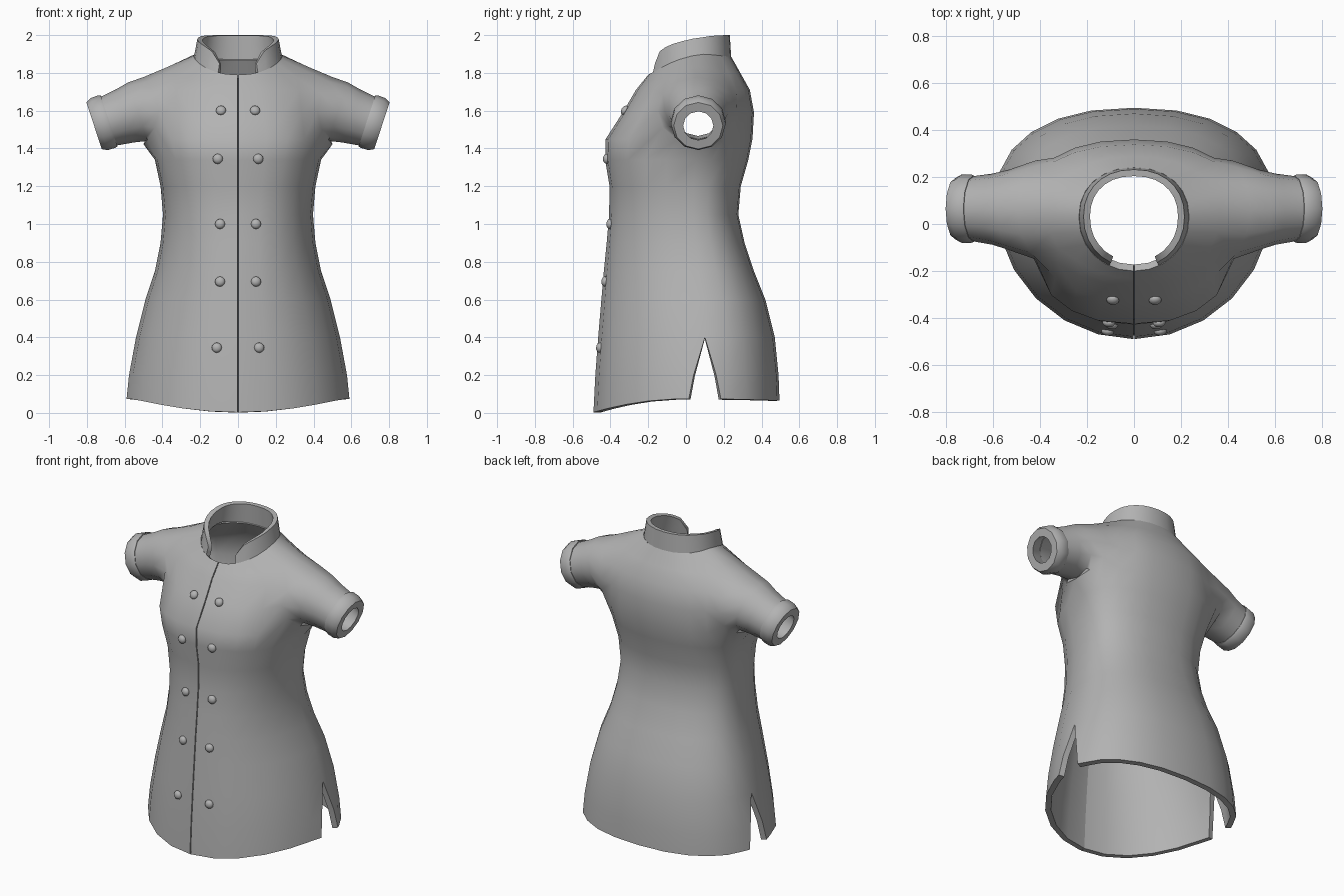
import bpy, bmesh, math
from mathutils import Vector
from mathutils.bvhtree import BVHTree

if "Cube" in bpy.data.objects:
    bpy.data.objects.remove(bpy.data.objects["Cube"])

cloth = bpy.data.materials.new("grey cloth")
cloth.diffuse_color = (0.45, 0.45, 0.45, 1)
cloth.use_nodes = True
cloth.node_tree.nodes["Principled BSDF"].inputs["Base Color"].default_value = cloth.diffuse_color


def lerp_table(t, table):
    for (a, u), (b, v) in zip(table, table[1:]):
        if t <= b:
            return u + (v - u) * max(0, t - a) / (b - a)
    return table[-1][1]


def finish(name, bm, mirror=False, thickness=0, angle=40):
    bmesh.ops.recalc_face_normals(bm, faces=bm.faces)
    me = bpy.data.meshes.new(name)
    bm.to_mesh(me)
    bm.free()
    me.materials.append(cloth)
    ob = bpy.data.objects.new(name, me)
    bpy.context.collection.objects.link(ob)
    bpy.ops.object.select_all(action='DESELECT')
    ob.select_set(True)
    bpy.context.view_layer.objects.active = ob
    if mirror:
        m = ob.modifiers.new("mirror", 'MIRROR')
        m.merge_threshold = 0.002
        bpy.ops.object.modifier_apply(modifier="mirror")
    if thickness:
        m = ob.modifiers.new("thickness", 'SOLIDIFY')
        m.thickness = thickness
        m.offset = -1
        bpy.ops.object.modifier_apply(modifier="thickness")
    bpy.ops.object.shade_smooth_by_angle(angle=math.radians(angle))
    return ob


def oval(deg, rx, yf, yb, cy, nf=2.0, nb=2.3):
    """Point on an oval; -90 is the front, 0 the side, 90 the back."""
    c, s = math.cos(math.radians(deg)), math.sin(math.radians(deg))
    n = nf if s < 0 else nb
    ry = cy - yf if s < 0 else yb - cy
    return (rx * max(c, 0) ** (2 / n),
            cy + math.copysign(ry * abs(s) ** (2 / n), s))


def neck_z(y):
    return lerp_table(y, [(-.2, 1.79), (-.1, 1.845), (0, 1.885), (.1, 1.9), (.24, 1.885)])


def neck(deg):
    x, y = oval(deg, .235, -.2, .24, .03, 2.1, 2.2)
    return Vector((x, y, neck_z(y)))


def armhole(phi):
    p = math.radians(phi)
    return Vector((.42 + .08 * math.sin(p) ** 2, .06 + .21 * math.cos(p), 1.6 + .178 * math.sin(p)))


# Torso rows: z, half width, front y, back y, side y, front squareness
ROWS = [(0.00, .59, -.49, .495, .10, 2.0),
        (0.20, .577, -.48, .49, .10, 2.0),
        (0.40, .54, -.465, .47, .10, 2.0),
        (0.60, .49, -.448, .42, .09, 2.0),
        (0.75, .44, -.435, .36, .07, 2.05),
        (0.90, .41, -.42, .31, .05, 2.1),
        (1.05, .397, -.407, .277, .04, 2.2),
        (1.20, .41, -.405, .29, .04, 2.3),
        (1.34, .44, -.428, .33, .05, 2.4),
        (1.45, .47, -.425, .352, .06, 2.4),
        (1.59, .46, -.335, .36, .06, 2.2),
        (1.71, .46, -.265, .338, .06, 2.0)]
A, B, C = 9, 10, 11
SLIT = {0: .085, 1: .06}
GAP = .003
bm = bmesh.new()
grid = {}


def body_point(r, c):
    z, rx, yf, yb, cy, nf = ROWS[r]
    if 4 <= c <= 8:
        if r == A:
            return armhole(-150 + 30 * (c - 4))
        if r == B:
            return armhole(180 if c == 4 else 0)
        if r == C:
            return armhole(150 - 30 * (c - 4))
    x, y = oval(-90 + 15 * c, rx, yf, yb, cy, nf)
    if r == 0:   # curved hem, lowest at the front
        z = .075 - .072 * (max(0, -y) / .49) ** 2 - .01 * (max(0, y) / .49) ** 2
    return Vector((x, y, z))


def put(key, co):
    co = Vector(co)
    if key[1] == 0:
        co.x = GAP
    if key[1] == 12:
        co.x = 0
    grid[key] = bm.verts.new(co)


for c in range(13):
    for r in range(len(ROWS)):
        if r == B and 5 <= c <= 7:
            continue
        p = body_point(r, c)
        if c == 6 and r in SLIT:   # side vent edges
            put((r, c, 'f'), p - Vector((0, SLIT[r], 0)))
            put((r, c, 'b'), p + Vector((0, SLIT[r], 0)))
        else:
            put((r, c), p)
    top, end = body_point(C, c), neck(-90 + 15 * c)
    put((C + 1, c), (top + end) / 2)
    put((C + 2, c), end)


def vert(r, c, side):
    return grid.get((r, c)) or grid[(r, c, side)]


for r in range(C + 2):
    for c in range(12):
        if r in (A, B) and 4 <= c < 8:
            continue
        s = 'f' if c < 6 else 'b'
        bm.faces.new([vert(r, c, s), vert(r, c + 1, s), vert(r + 1, c + 1, s), vert(r + 1, c, s)])

# Short sleeve, continued from the armhole
loop = [grid[A, c] for c in range(4, 9)] + [grid[B, 8]]
loop += [grid[C, c] for c in range(8, 3, -1)] + [grid[B, 4]]
AXIS = Vector((.95, 0, -.31)).normalized()
UP = Vector((.31, 0, .95)).normalized()


def sleeve_ring(target, centre, ry, rz, n=12, start=-150):
    ring = []
    for i in range(n):
        a = math.radians(start + 360 / n * i)
        ring.append(target.verts.new(Vector(centre) + Vector((0, ry * math.cos(a), 0)) + UP * rz * math.sin(a)))
    return ring


def bridge(target, a, b):
    for i in range(len(a)):
        j = (i + 1) % len(a)
        target.faces.new([a[i], a[j], b[j], b[i]])


for centre, ry, rz in [((.53, .06, 1.595), .172, .163), ((.60, .063, 1.572), .152, .148),
                       ((.69, .065, 1.543), .138, .135)]:
    ring = sleeve_ring(bm, centre, ry, rz)
    bridge(bm, loop, ring)
    loop = ring

bmesh.ops.recalc_face_normals(bm, faces=bm.faces)
surface = BVHTree.FromBMesh(bm)
finish("jacket_body", bm, mirror=True, thickness=.035)

# Cuffs: closed ring swept around the sleeve axis
bm = bmesh.new()
base = Vector((.683, .065, 1.546))
rings = [sleeve_ring(bm, base + AXIS * t, r, r) for t, r in
         [(0, .105), (0, .142), (.012, .146), (.055, .145), (.083, .13), (.083, .08)]]
for a, b in zip(rings, rings[1:] + rings[:1]):
    bridge(bm, a, b)
finish("sleeve_cuffs", bm, mirror=True, angle=35)

# Standing collar, open at the front with sloping ends
TOP = [(-64, 1.85), (-50, 1.92), (-30, 1.95), (0, 1.98), (30, 1.997), (60, 2.0), (90, 2.0)]
bm = bmesh.new()
rows = []
for i in range(13):
    d = -64 + 154 * i / 12
    low = neck(d) - Vector((0, 0, .012))
    x, y = oval(d, .215, -.185, .232, .03, 2.1, 2.2)
    high = Vector((x, y, lerp_table(d, TOP)))
    if i == 12:
        low.x = high.x = 0
    rows.append([bm.verts.new(low.lerp(high, t)) for t in (0, .5, 1)])
for a, b in zip(rows, rows[1:]):
    for k in range(2):
        bm.faces.new([a[k], b[k], b[k + 1], a[k + 1]])
# outward direction fixed by the side of the band
collar = finish("collar", bm, mirror=True)
me = collar.data
if sum(p.normal.x * p.center.x + p.normal.y * (p.center.y - .03) for p in me.polygons) < 0:
    me.flip_normals()
m = collar.modifiers.new("thickness", 'SOLIDIFY')
m.thickness, m.offset = .028, -1
bpy.ops.object.modifier_apply(modifier="thickness")
bpy.ops.object.shade_smooth_by_angle(angle=math.radians(40))

# Two columns of domed buttons resting on the front
bm = bmesh.new()
for x, z in [(.09, 1.6), (.107, 1.345), (.095, 1.0), (.095, .695), (.112, .345)]:
    hit, normal, _, _ = surface.ray_cast(Vector((x, -2, z)), Vector((0, 1, 0)))
    made = bmesh.ops.create_uvsphere(bm, u_segments=12, v_segments=8, radius=.027)['verts']
    turn = normal.to_track_quat('Z', 'Y')
    for v in made:
        v.co = hit + normal * .003 + turn @ Vector((v.co.x, v.co.y, v.co.z * .7))
finish("buttons", bm, mirror=True, angle=60)
